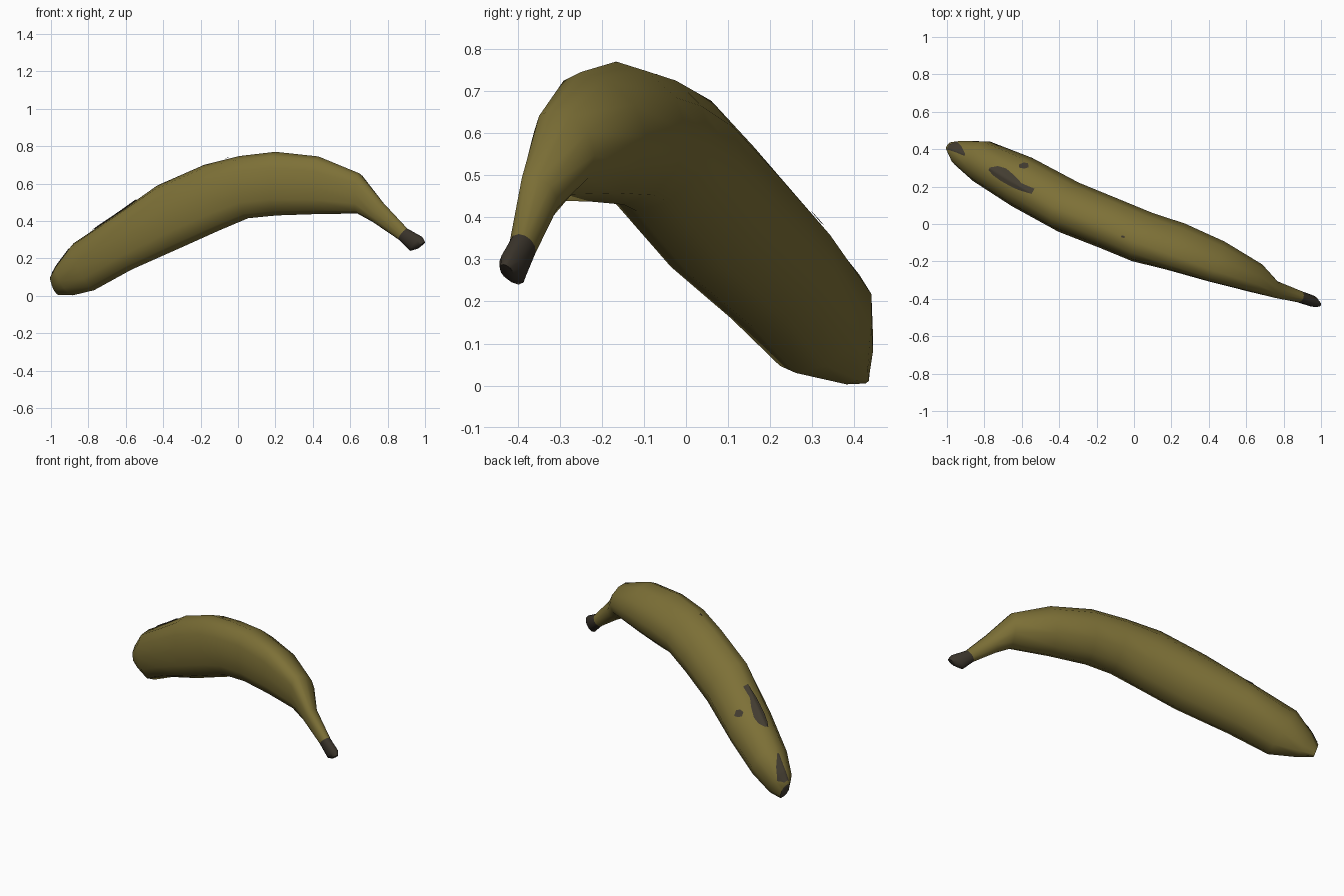
import bpy, bmesh, math
from mathutils import Vector
from mathutils.bvhtree import BVHTree

cube = bpy.data.objects.get("Cube")
if cube:
    bpy.data.objects.remove(cube, do_unlink=True)


def material(name, rgb):
    m = bpy.data.materials.new(name)
    m.use_nodes = True
    m.diffuse_color = (*rgb, 1)
    bsdf = next(n for n in m.node_tree.nodes if n.type == "BSDF_PRINCIPLED")
    bsdf.inputs["Base Color"].default_value = (*rgb, 1)
    return m


PEEL = material("peel yellow", (0.205, 0.163, 0.038))
BRUISE = material("bruise brown", (0.055, 0.045, 0.03))
STEM = material("stem brown", (0.042, 0.034, 0.024))

# Each section: outer edge x z, inner edge x z, centre y, half width,
# sideways lean of the outer and inner edges
SECTIONS = [
    (-1.0, .10, -.97, .005, .415, .025, -.01, .02),
    (-.97, .16, -.89, .003, .38, .07, 0, .02),
    (-.88, .28, -.75, .03, .335, .115, 0, -.05),
    (-.65, .43, -.55, .14, .225, .14, -.02, -.05),
    (-.42, .59, -.28, .26, .09, .142, -.03, -.05),
    (-.17, .70, -.08, .35, 0, .14, -.03, -.05),
    (.02, .747, .07, .415, -.07, .14, -.04, -.04),
    (.22, .77, .22, .43, -.12, .133, -.05, -.03),
    (.45, .745, .43, .437, -.20, .115, -.05, -.03),
    (.66, .655, .65, .44, -.29, .08, -.03, -.03),
    (.78, .50, .72, .395, -.348, .045, -.015, 0),
    (.905, .36, .86, .30, -.388, .032, 0, 0),
    (.985, .315, .92, .24, -.412, .03, 0, 0),
    (1.0, .288, .955, .25, -.425, .016, 0, 0),
]
STEM_START = len(SECTIONS) - 3
SIDES = 12
ACROSS = Vector((.39, .92, 0))
SLOPE = -.43


def build(name, bm, mats):
    me = bpy.data.meshes.new(name)
    bm.to_mesh(me)
    for m in mats:
        me.materials.append(m)
    ob = bpy.data.objects.new(name, me)
    bpy.context.collection.objects.link(ob)
    for p in me.polygons:
        p.use_smooth = True
    return ob


# Curved fruit: lofted sections, with the stem end and blossom end coloured
bm = bmesh.new()
rings = []
for ox, oz, ix, iz, cy, w, lean_out, lean_in in SECTIONS:
    centre = Vector(((ox + ix) / 2, cy, (oz + iz) / 2))
    up = Vector(((ox - ix) / 2, SLOPE * (ox - ix) / 2, (oz - iz) / 2))
    ring = []
    for k in range(SIDES):
        c, s = math.cos(math.tau * k / SIDES), math.sin(math.tau * k / SIDES)
        lean = (lean_out if s > 0 else lean_in) * s * s
        ring.append(bm.verts.new(centre + ACROSS * (w * c + lean) + up * s))
    rings.append(ring)
for i, (r, s) in enumerate(zip(rings, rings[1:])):
    for k in range(SIDES):
        j = (k + 1) % SIDES
        f = bm.faces.new((r[k], r[j], s[j], s[k]))
        f.material_index = 1 if i >= STEM_START else 0
bm.faces.new(rings[0]).material_index = 2
bm.faces.new(rings[-1]).material_index = 1
bmesh.ops.recalc_face_normals(bm, faces=bm.faces)
skin = BVHTree.FromBMesh(bm)
fruit = build("fruit", bm, [PEEL, STEM, BRUISE])
bm.free()
bpy.context.view_layer.objects.active = fruit
fruit.select_set(True)
bpy.ops.object.shade_smooth_by_angle(angle=math.radians(60))


# Bruises: thin strips draped on the skin; path points are x, y, half width
def bruise(name, path, steps=6, cuts=8):
    bm = bmesh.new()
    along = Vector((path[-1][0] - path[0][0], path[-1][1] - path[0][1], 0)).normalized()
    side = Vector((-along.y, along.x, 0))
    points = [[p + (q - p) * s / steps for p, q in zip(a, b)]
              for a, b in zip(path, path[1:]) for s in range(steps)]
    points.append(path[-1])
    rows = []
    for x, y, w in points:
        row = []
        for c in range(cuts + 1):
            start = Vector((x, y, 2)) + side * w * (2 * c / cuts - 1)
            hit = skin.ray_cast(start, Vector((0, 0, -1)))[0]
            row.append(bm.verts.new(hit + Vector((0, 0, .007))) if hit else None)
        rows.append(row)
    for r, s in zip(rows, rows[1:]):
        for c in range(cuts):
            quad = (r[c], s[c], s[c + 1], r[c + 1])
            if all(quad):
                bm.faces.new(quad)
    build(name, bm, [BRUISE])
    bm.free()


bruise("long_bruise", [(-.775, .295, .008), (-.74, .285, .028), (-.70, .265, .036),
                       (-.65, .23, .03), (-.61, .20, .02), (-.54, .175, .016)])
bruise("small_bruise", [(-.615, .31, .008), (-.59, .312, .016), (-.565, .315, .012)])
bruise("speck", [(-.068, -.065, .005), (-.05, -.07, .005)])
bruise("tip_bruise", [(-.995, .412, .015), (-.96, .415, .028), (-.935, .40, .022),
                      (-.905, .37, .006)])
